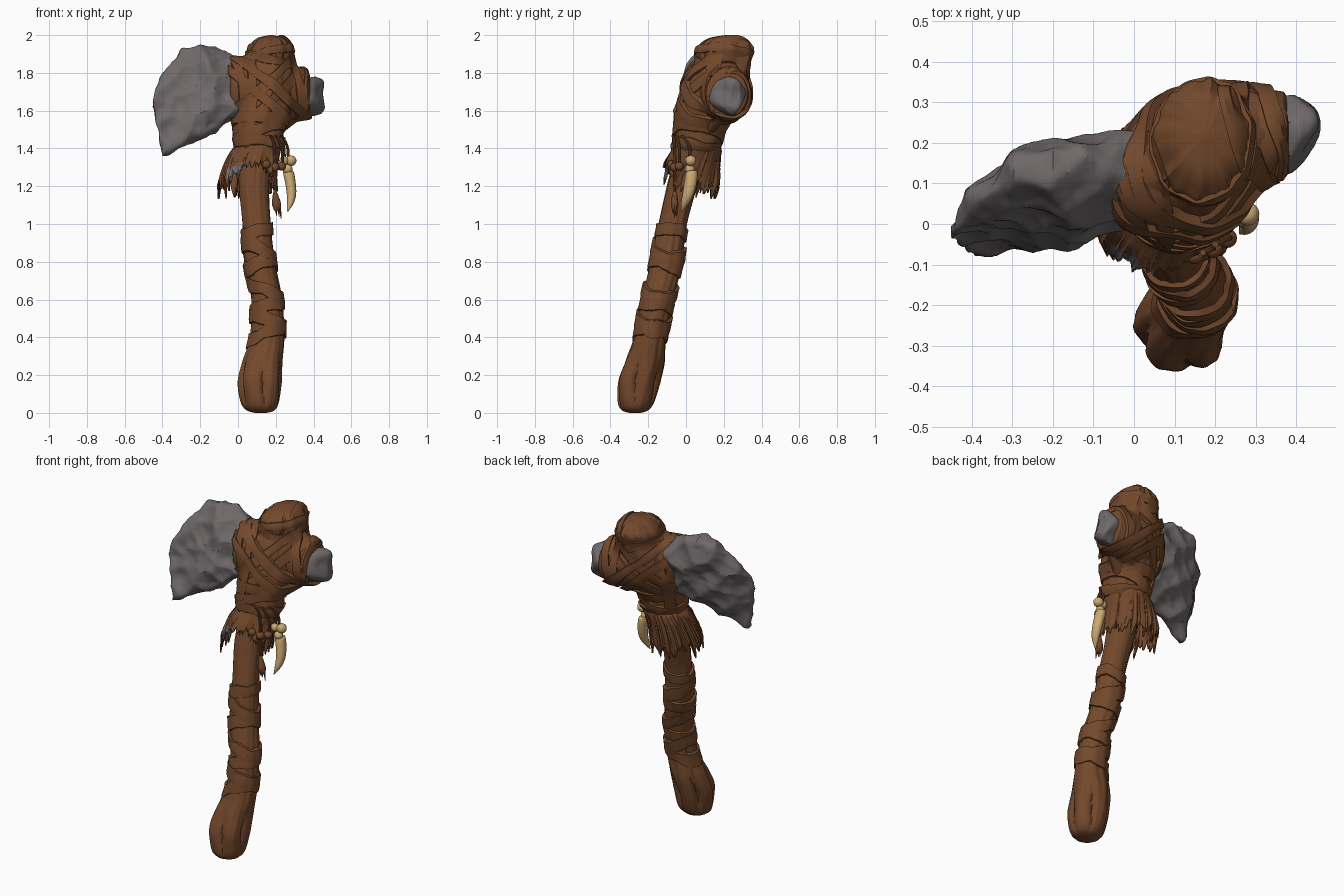
import bpy, bmesh, math, random
from math import sin, cos, pi, tau
from mathutils import Vector, noise
from mathutils.bvhtree import BVHTree

random.seed(4)
if "Cube" in bpy.data.objects:
    bpy.data.objects.remove(bpy.data.objects["Cube"])


def material(name, rgb):
    m = bpy.data.materials.new(name)
    m.use_nodes = True
    m.diffuse_color = (*rgb, 1)
    m.node_tree.nodes["Principled BSDF"].inputs["Base Color"].default_value = (*rgb, 1)
    return m


BROWN = material("brown leather and wood", (.172, .066, .025))
STONE = material("grey stone", (.16, .14, .142))
BONE = material("pale bone", (.6, .4, .17))
parts = []


def skin(name, mat, rows, caps=False, ring=False, chips=0, scale=9):
    """Skin rows of points that each close on themselves."""
    bm = bmesh.new()
    grid = [[bm.verts.new(p) for p in row] for row in rows]
    n = len(grid[0])
    pairs = list(zip(grid, grid[1:])) + ([(grid[-1], grid[0])] if ring else [])
    for a, b in pairs:
        for i in range(n):
            k = (i + 1) % n
            bm.faces.new((a[i], a[k], b[k], b[i]))
    if caps:
        bm.faces.new(grid[0])
        bm.faces.new(grid[-1])
    bmesh.ops.recalc_face_normals(bm, faces=bm.faces)
    if chips:  # knapped hollows with ridges between
        bm.normal_update()
        moves = [(v, v.normal * (noise.voronoi(v.co * scale)[0][0] - .5) * chips
                  + v.normal * noise.noise(v.co * 30) * chips * .06) for v in bm.verts]
        for v, d in moves:
            v.co += d
    me = bpy.data.meshes.new(name)
    bm.to_mesh(me)
    bm.free()
    me.materials.append(mat)
    ob = bpy.data.objects.new(name, me)
    bpy.context.collection.objects.link(ob)
    parts.append(ob)
    return ob


def spline(st, steps):
    """Smooth samples through stations."""
    pts = [st[0]] + list(st) + [st[-1]]
    out = []
    for a, b, c, d in zip(pts, pts[1:], pts[2:], pts[3:]):
        for s in range(steps):
            t = s / steps
            out.append([q + .5 * t * (r - p + t * (2 * p - 5 * q + 4 * r - w + t * (3 * (q - r) + w - p)))
                        for p, q, r, w in zip(a, b, c, d)])
    return out + [list(st[-1])]


def tube(name, mat, st, n=16, steps=5, bump=None, along_x=False, **kw):
    """Stations are height, two centre values and two radii."""
    rows = []
    for t, a, b, ra, rb in spline(st, steps):
        row = []
        for i in range(n):
            w = tau * i / n
            g = 1 + (bump(w, t) if bump else 0)
            p, q = a + ra * g * cos(w), b + rb * g * sin(w)
            row.append((t, p, q) if along_x else (p, q, t))
        rows.append(row)
    return skin(name, mat, rows, caps=True, **kw)


# Handle with wood grain and a knuckled foot
HANDLE = [(0, .12, -.27, .03, .03), (.015, .12, -.27, .075, .07), (.06, .118, -.265, .1, .095),
          (.17, .118, -.25, .11, .108), (.27, .13, -.22, .105, .105), (.4, .155, -.19, .09, .085),
          (.6, .152, -.15, .08, .083), (.8, .115, -.105, .08, .083), (1, .1, -.07, .075, .075),
          (1.2, .085, -.02, .08, .08), (1.33, .095, .02, .088, .09), (1.41, .11, .055, .125, .12),
          (1.5, .11, .073, .135, .132), (1.6, .13, .11, .15, .155), (1.7, .14, .15, .155, .165),
          (1.8, .15, .175, .15, .15), (1.86, .165, .195, .122, .14), (1.92, .17, .205, .125, .15),
          (1.955, .175, .21, .107, .13), (1.985, .175, .218, .07, .09), (2, .175, .22, .01, .01)]
PATH = spline(HANDLE, 12)


def centre(z):
    r = min(PATH, key=lambda p: abs(p[0] - z))
    return Vector((r[1], r[2], z))


def grain(w, z):
    g = (.12 if z > 1.85 else .07) * noise.noise((cos(w) * 4, sin(w) * 4, z * 2.5))
    foot = max(0, 1 - abs(z - .16) / .17)
    return g + foot * .34 * (abs(sin(2.5 * w + 3 * z)) ** .6 - .7)


handle = tube("handle", BROWN, HANDLE, n=80, steps=8, bump=grain)


# Hide bundle around the stone
def folds(w, x):
    return .05 * noise.noise((cos(w) * 1.5, sin(w) * 1.5, x * 14))


bundle = tube("head_binding", BROWN,
              [(-.045, .1, 1.71, .02, .03), (-.035, .105, 1.71, .105, .15), (.05, .13, 1.71, .145, .16),
               (.15, .165, 1.7, .158, .16), (.25, .195, 1.69, .138, .15), (.35, .22, 1.69, .108, .128),
               (.375, .225, 1.68, .09, .105), (.38, .225, 1.68, .02, .02)],
              n=64, steps=8, bump=folds, along_x=True)

# Straps shrink-wrapped over handle and bundle
verts, polys = [], []
for ob in (handle, bundle):
    base = len(verts)
    verts += [v.co.copy() for v in ob.data.vertices]
    polys += [[base + i for i in p.vertices] for p in ob.data.polygons]
tree = BVHTree.FromPolygons(verts, polys)


def wrap(name, c, normal, width, lift=.011, n=96, reach=.36):
    c, nrm = Vector(c), Vector(normal).normalized()
    u = nrm.orthogonal().normalized()
    v = nrm.cross(u)
    seed = Vector((random.random() * 50, 0, 0))
    dirs = [u * cos(tau * i / n) + v * sin(tau * i / n) for i in range(n)]
    rows = []
    for side, high in ((-1, -.8), (-.93, .9), (-.4, 1.15), (.3, 1.1), (.93, 1.2), (1, -.8)):
        rad, base = [], []
        for d in dirs:
            # the strap wanders and varies in width
            ragged = 1 + .3 * noise.noise(d * 1.6 + seed)
            drift = .35 * noise.noise(d * 1.2 - seed)
            o = c + nrm * (side * ragged + drift) * width
            hit = tree.ray_cast(o + d * reach, -d, reach)
            rad.append(reach - hit[3] if hit[0] else .08)
            base.append(o)
        for _ in range(6):
            rad = [max(r, (rad[i - 1] + r + rad[(i + 1) % n]) / 3) for i, r in enumerate(rad)]
        rad = [(rad[i - 1] + r + rad[(i + 1) % n]) / 3 for i, r in enumerate(rad)]
        rows.append([o + d * (r + lift * high + .003 * noise.noise(o * 14 + d * 2))
                     for o, d, r in zip(base, dirs, rad)])
    return skin(name, BROWN, rows, ring=True)


# Grip bands, alternately slanted
for k, z in enumerate((.42, .48, .56, .64, .77, .85, .95)):
    slant = (.5 if k % 2 else -.35) + random.uniform(-.1, .1)
    wrap(f"grip_strap_{k + 1}", centre(z), (slant, .25 + random.uniform(-.15, .15), 1),
         random.uniform(.03, .042), .01 + .003 * (k % 2))

# Neck bands under the stone
for k, z in enumerate((1.42, 1.475, 1.54)):
    wrap(f"neck_strap_{k + 1}", centre(z), (.2 * (-1) ** k - .15, .2, 1), .03, .01)

# Crossed lashings over the head, two per diagonal
for s in (1, -1):
    for k, off in enumerate((-.045, .04)):
        n = Vector((s * .85, .12 * s + .1 * off, 1)).normalized()
        wrap(f"cross_strap_{'a' if s > 0 else 'b'}{k + 1}", Vector((.14, .15, 1.7)) + n * off,
             n, .027, .011 + .005 * k + .004 * s)

# Collars at blade and poll, and bands on the top knob
for k, (x, y) in enumerate(((-.012, .11), (.03, .12), (.3, .205), (.345, .215))):
    wrap(f"collar_{k + 1}", (x, y, 1.69), (1, .3, .12 * (-1) ** k), .024, .013)
for k, z in enumerate((1.86, 1.9)):
    wrap(f"knob_strap_{k + 1}", centre(z), (.25 * (-1) ** k, .1, 1), .024, .006)

# Knapped stone blade: a lens swept from its outline, fuller at the back
OUTLINE = [(-.2, 1.945), (-.29, 1.92), (-.36, 1.865), (-.435, 1.72), (-.455, 1.62), (-.43, 1.54),
           (-.395, 1.365), (-.26, 1.43), (-.125, 1.49), (-.02, 1.55), (.08, 1.6), (.08, 1.85),
           (-.02, 1.88), (-.12, 1.925)]
rim = []
for (x, z), (x2, z2) in zip(OUTLINE, OUTLINE[1:] + OUTLINE[:1]):
    for s in range(9):
        rim.append((x + (x2 - x) * s / 9, z + (z2 - z) * s / 9))
rows = []
for j in range(1, 56):
    f = pi * j / 56
    row = []
    for x, z in rim:
        px, pz = -.18 + (x + .18) * sin(f), 1.69 + (z - 1.69) * sin(f)
        reach = min(1, max(0, px + .46) / .3)
        back = cos(f) > 0
        half = .045 + (.075 if back else .055) * reach
        bulge = math.copysign(abs(cos(f)) ** .65, cos(f))
        mid = .1 + .24 * px + .04 * sin(pi * reach) + .28 * (pz - 1.7)
        row.append((px, mid + half * bulge, pz))
    rows.append(row)
skin("stone_blade", STONE, rows, caps=True, chips=.055, scale=8)

# Blunt stone poll
tube("stone_poll", STONE,
     [(.28, .2, 1.67, .07, .09), (.37, .22, 1.67, .085, .105), (.415, .23, 1.675, .072, .095),
      (.448, .25, 1.68, .042, .07), (.458, .26, 1.68, .008, .01)],
     n=40, steps=7, along_x=True, chips=.05, scale=9)

# Tattered hide skirt with a torn hem, short at the front
N = 132
hem = []
for i in range(N):
    d = Vector((cos(tau * i / N), sin(tau * i / N), 0))
    front = max(0, d.dot(Vector((.1, -.99, 0)))) ** 1.5
    torn = random.uniform(0, .08) + (.04 if i % 3 == 0 else 0)
    hem.append((d, (.18 + .06 * noise.noise(d * 3)) * (1 - .65 * front) + torn * (1 - .5 * front)))
rows = []
for k in range(13):
    f = k / 12
    row = []
    for d, length in hem:
        z = 1.42 - f * length
        flare = .085 * max(0, d.dot(Vector((-.5, .86, 0)))) + .025 * max(0, d.dot(Vector((-.9, -.4, 0))))
        r = .12 + flare * f ** .6 + .016 * f * noise.noise(d * 5 + Vector((0, 0, z * 4)))
        row.append(centre(z) + d * r)
    rows.append(row)
skirt = skin("hide_skirt", BROWN, rows)
skirt.modifiers.new("thickness", "SOLIDIFY").thickness = .01

# Grey patch on the front of the skirt
skirt.data.materials.append(STONE)
for p in skirt.data.polygons:
    c = p.center
    if c.y < 0 and -.06 < c.x < .05 and abs(c.z - 1.29 - .4 * c.x) < .025:
        p.material_index = 1

# Hanging thongs
for k, (x, y, x2, y2, low) in enumerate(((.17, -.07, .195, -.06, 1.1), (.2, -.05, .235, -.035, 1.3),
                                         (.23, -.02, .265, .02, 1.27), (.22, 0, .245, .02, 1.3))):
    tube(f"thong_{k + 1}", BROWN, [(1.47, x, y, .008, .008), (1.4, x2 - .002, y2, .008, .008),
                                   (low, x2, y2, .007, .007)], n=8)


# Beads
def bead(name, mat, x, y, z, r):
    st = [(z - r * cos(pi * j / 8), x, y, r * sin(pi * j / 8) + .001, r * sin(pi * j / 8) + .001)
          for j in range(9)]
    tube(name, mat, st, n=16, steps=2)


for k, (x, y, z) in enumerate(((.195, -.06, 1.3), (.23, -.035, 1.305), (.15, -.075, 1.315))):
    bead(f"dark_bead_{k + 1}", BROWN, x, y, z, .023)
for k, (x, y, z, r) in enumerate(((.243, .015, 1.335, .024), (.28, .025, 1.335, .028),
                                  (.263, .02, 1.29, .025))):
    bead(f"bone_bead_{k + 1}", BONE, x, y, z, r)

# Curved tusk
tube("tusk", BONE, [(1.285, .265, .03, .012, .012), (1.275, .267, .03, .028, .03),
                    (1.22, .277, .024, .028, .033), (1.16, .283, .012, .025, .03),
                    (1.11, .277, -.005, .018, .021), (1.065, .262, -.023, .003, .003)], n=20)

# Frayed tassel
tube("tassel", BROWN, [(1.18, .195, -.06, .006, .006), (1.14, .2, -.06, .018, .016),
                       (1.1, .205, -.06, .024, .02), (1.07, .207, -.06, .015, .012)], n=12)
for k in range(5):
    w = tau * k / 5
    x, y = .207 + .013 * cos(w), -.06 + .012 * sin(w)
    tube(f"tassel_strand_{k + 1}", BROWN, [(1.1, x, y, .008, .008), (1.03 + .008 * k, x + .008, y, .002, .002)], n=6)

# Smooth shading with crisp ridges
bpy.ops.object.select_all(action="DESELECT")
for ob in parts:
    ob.select_set(True)
bpy.context.view_layer.objects.active = parts[0]
bpy.ops.object.shade_smooth_by_angle(angle=math.radians(30))
